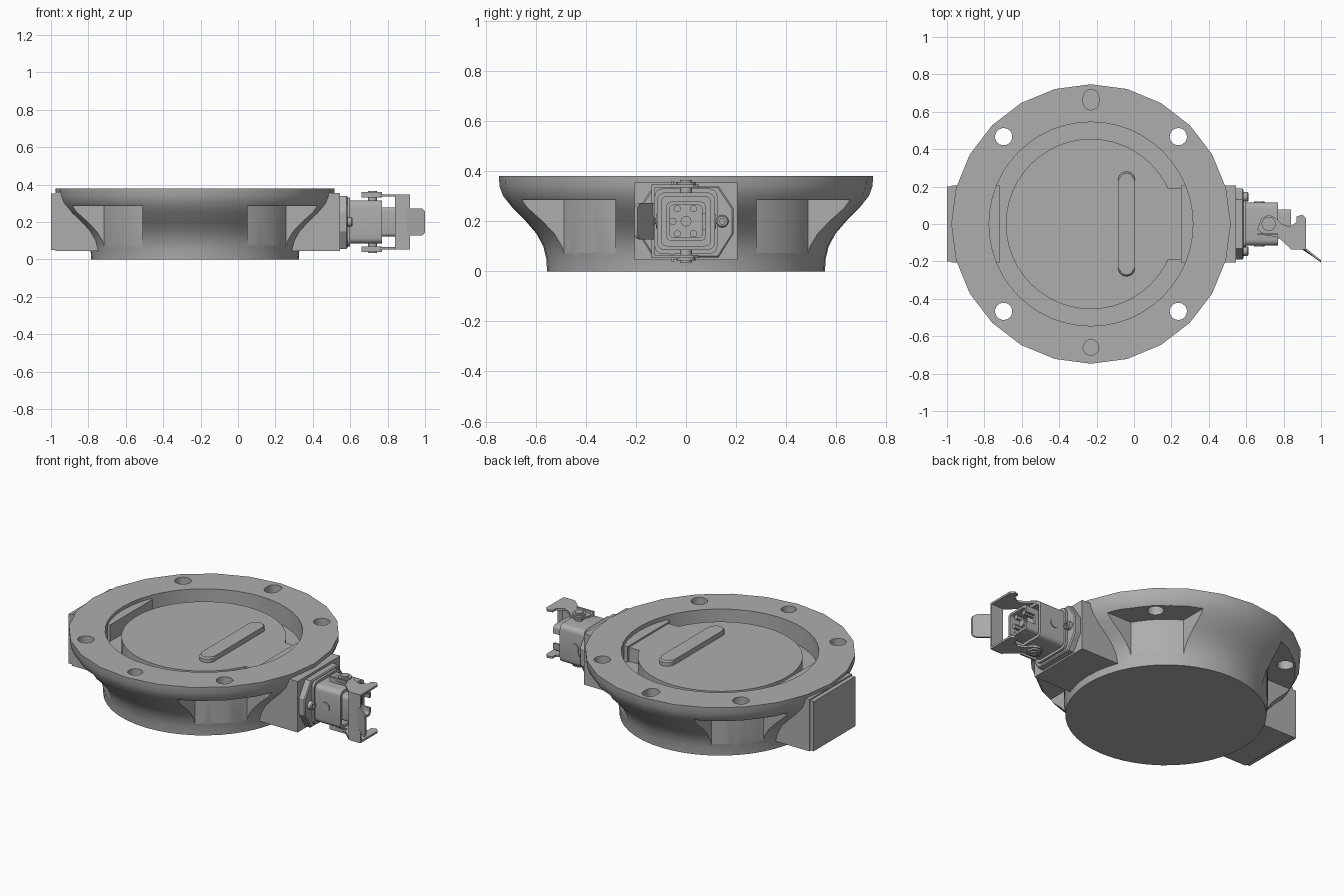
import bpy, bmesh, math
from math import sin, cos, pi, radians
from mathutils import Vector

cube = bpy.data.objects.get("Cube")
if cube:
    bpy.data.objects.remove(cube, do_unlink=True)

CX = -0.23    # axis of the round body
MID = 0.2     # mid height of the side fittings

grey = bpy.data.materials.new("cast_grey")
grey.use_nodes = True
grey.diffuse_color = (0.42, 0.42, 0.42, 1)
grey.node_tree.nodes["Principled BSDF"].inputs["Base Color"].default_value = (0.42, 0.42, 0.42, 1)


def finish(name, bm, smooth=True):
    bmesh.ops.recalc_face_normals(bm, faces=bm.faces)
    mesh = bpy.data.meshes.new(name)
    bm.to_mesh(mesh)
    bm.free()
    ob = bpy.data.objects.new(name, mesh)
    bpy.context.collection.objects.link(ob)
    mesh.materials.append(grey)
    if smooth:
        shade(ob)
    return ob


def activate(ob):
    bpy.ops.object.select_all(action='DESELECT')
    ob.select_set(True)
    bpy.context.view_layer.objects.active = ob


def shade(ob):
    activate(ob)
    bpy.ops.object.shade_smooth_by_angle(angle=radians(30))


def prism(name, pts, lo, hi, axis='z', bevel=0):
    """Extrude a flat outline along one axis."""
    place = {'x': lambda a, b, h: (h, a, b),
             'y': lambda a, b, h: (a, h, b),
             'z': lambda a, b, h: (a, b, h)}[axis]
    bm = bmesh.new()
    ends = [[bm.verts.new(place(a, b, h)) for a, b in pts] for h in (lo, hi)]
    low = bm.faces.new(ends[0])
    top = bm.faces.new(ends[1])
    n = len(pts)
    for i in range(n):
        j = (i + 1) % n
        bm.faces.new((ends[0][i], ends[0][j], ends[1][j], ends[1][i]))
    if bevel:
        bmesh.ops.bevel(bm, geom=list(top.edges), offset=bevel, segments=1, affect='EDGES')
    return finish(name, bm)


def arc(cx, cy, r, a0, a1, n):
    return [(cx + r * cos(radians(a0 + (a1 - a0) * i / n)),
             cy + r * sin(radians(a0 + (a1 - a0) * i / n))) for i in range(n + 1)]


def circle(cx, cy, r, n=24):
    return arc(cx, cy, r, 0, 360, n)[:-1]


def capsule(cx, cy, r, half):
    return arc(cx, cy + half - r, r, 0, 180, 10) + arc(cx, cy - half + r, r, 180, 360, 10)


def rounded(cx, cy, w, h, r):
    pts = []
    for sx, sy, a in ((1, 1, 0), (-1, 1, 90), (-1, -1, 180), (1, -1, 270)):
        pts += arc(cx + sx * (w - r), cy + sy * (h - r), r, a, a + 90, 4)
    return pts


def rect(x0, x1, y0, y1):
    return [(x0, y0), (x1, y0), (x1, y1), (x0, y1)]


def cut(ob, cutters):
    for c in cutters:
        m = ob.modifiers.new("cut", 'BOOLEAN')
        m.operation = 'DIFFERENCE'
        m.solver = 'EXACT'
        m.object = c
        activate(ob)
        bpy.ops.object.modifier_apply(modifier=m.name)
        bpy.data.objects.remove(c, do_unlink=True)
    shade(ob)


# Round body: flared bowl with a flat flange and a ring groove in the top
profile = [(0.555, 0), (0.558, 0.05), (0.57, 0.1), (0.597, 0.15), (0.64, 0.2),
           (0.69, 0.25), (0.73, 0.3), (0.745, 0.34), (0.747, 0.38),
           (0.545, 0.38), (0.545, 0.26), (0.455, 0.26), (0.455, 0.345)]
SEG = 48
bm = bmesh.new()
rings = []
for r, z in profile:
    ring = []
    for i in range(SEG):
        # the wide flange is a 24-sided polygon
        k = cos(pi / 24) if i % 2 and r > 0.7 else 1
        a = 2 * pi * i / SEG
        ring.append(bm.verts.new((CX + r * k * cos(a), r * k * sin(a), z)))
    rings.append(ring)
for lower, upper in zip(rings, rings[1:]):
    for i in range(SEG):
        j = (i + 1) % SEG
        bm.faces.new((lower[i], lower[j], upper[j], upper[i]))
bm.faces.new(rings[0])
bm.faces.new(rings[-1])
body = finish("body", bm, smooth=False)

# Four pockets under the flange, four through holes and two blind holes
cutters = []
for sx in (-1, 1):
    for sy in (-1, 1):
        outline = arc(0, 0, 0.563, 60, 30, 8) + [(0.9, 0.28), (0.9, 0.9), (0.28, 0.9)]
        outline = [(CX + sx * x, sy * y) for x, y in outline]
        cutters.append(prism("pocket_cutter", outline, -0.1, 0.285))
        cutters.append(prism("hole_cutter", circle(CX + sx * 0.467, sy * 0.467, 0.046), 0.2, 0.5))
cutters.append(prism("pin_cutter", circle(CX, -0.66, 0.042), 0.3, 0.5))
cutters.append(prism("slot_cutter", capsule(CX, 0.665, 0.042, 0.055), 0.3, 0.5))
cut(body, cutters)

# Bridge across the groove and the raised bar on the lid
prism("groove_bridge", rect(0.16, 0.33, -0.19, 0.19), 0.24, 0.345)
prism("lid_bar", capsule(-0.04, 0, 0.045, 0.28), 0.34, 0.376, bevel=0.008)

# Side blocks
prism("left_side_block", rect(0.25, 0.545, -0.205, 0.205), 0.045, 0.355)
prism("right_side_block", rect(-0.975, -0.72, -0.205, 0.205), 0.045, 0.36)
prism("cover_plate", rect(-0.2, 0.2, 0.05, 0.352), -1, -0.97, 'x')

# Connector flange with two screws
flange = [(-0.13, 0.055), (0.13, 0.055), (0.19, 0.15), (0.19, 0.25),
          (0.13, 0.34), (-0.13, 0.34), (-0.19, 0.25), (-0.19, 0.15)]
prism("connector_flange", flange, 0.545, 0.585, 'x', bevel=0.006)
for s in (-1, 1):
    screw = prism("flange_screw", circle(s * 0.145, MID, 0.025, 16), 0.58, 0.612, 'x', bevel=0.005)
    cut(screw, [prism("socket_cutter", circle(s * 0.145, MID, 0.012, 6), 0.6, 0.63, 'x')])

# Hollow connector housing, insert and contact pins
prism("housing_base", rounded(0, MID, 0.125, 0.13, 0.03), 0.58, 0.6, 'x')
housing = prism("connector_housing", rounded(0, MID, 0.115, 0.115, 0.03), 0.59, 0.77, 'x')
cut(housing, [prism("housing_cutter", rounded(0, MID, 0.098, 0.098, 0.02), 0.63, 0.9, 'x')])
insert = prism("connector_insert", rounded(0, MID, 0.078, 0.078, 0.018), 0.62, 0.84, 'x')
cut(insert, [prism("insert_cutter", rounded(0, MID, 0.064, 0.064, 0.012), 0.75, 0.9, 'x'),
             prism("key_cutter", rect(0.05, 0.1, 0.17, 0.23), 0.78, 0.9, 'x')])
for y, z in ((-0.035, 0.05), (0.03, 0.05), (-0.035, -0.05), (0.03, -0.05), (-0.052, 0)):
    prism("contact_pin", circle(y, MID + z, 0.014, 12), 0.74, 0.82, 'x')
prism("contact_core", circle(0, MID, 0.022, 8), 0.74, 0.81, 'x')
for s in (-1, 1):
    prism("housing_boss", circle(0.67, MID, 0.028, 20), s * 0.11, s * 0.12, 'y')

# Locking lever: two mirrored arms with pivots, a cross plate and a finger tab
arm = [(0.66, -0.03), (0.7, -0.06), (0.77, -0.07), (0.84, -0.135), (0.92, -0.135),
       (0.92, 0.03), (0.9, 0.05), (0.87, 0.04), (0.87, 0.01), (0.83, -0.015),
       (0.79, 0.0), (0.76, 0.03), (0.72, 0.05), (0.68, 0.03)]
for s in (-1, 1):
    prism("lever_arm", arm, MID + s * 0.135, MID + s * 0.147)
    prism("lever_pivot", circle(0.72, 0, 0.024, 16), MID + s * 0.11, MID + s * 0.165)
    prism("pivot_cap", circle(0.72, 0, 0.038, 16), MID + s * 0.147, MID + s * 0.157)
    prism("lever_hook", rect(0.66, 0.77, -0.06, -0.05), MID + s * 0.13, MID + s * 0.16)
prism("lever_cross_plate", rounded(0.88, MID, 0.04, 0.147, 0.012), -0.137, -0.125, 'y')
tab = prism("lever_tab", rounded(0.95, MID, 0.05, 0.073, 0.025), -0.006, 0.006, 'y')
for v in tab.data.vertices:
    v.co.y -= 0.132 + max(0, v.co.x - 0.915) * 0.8
